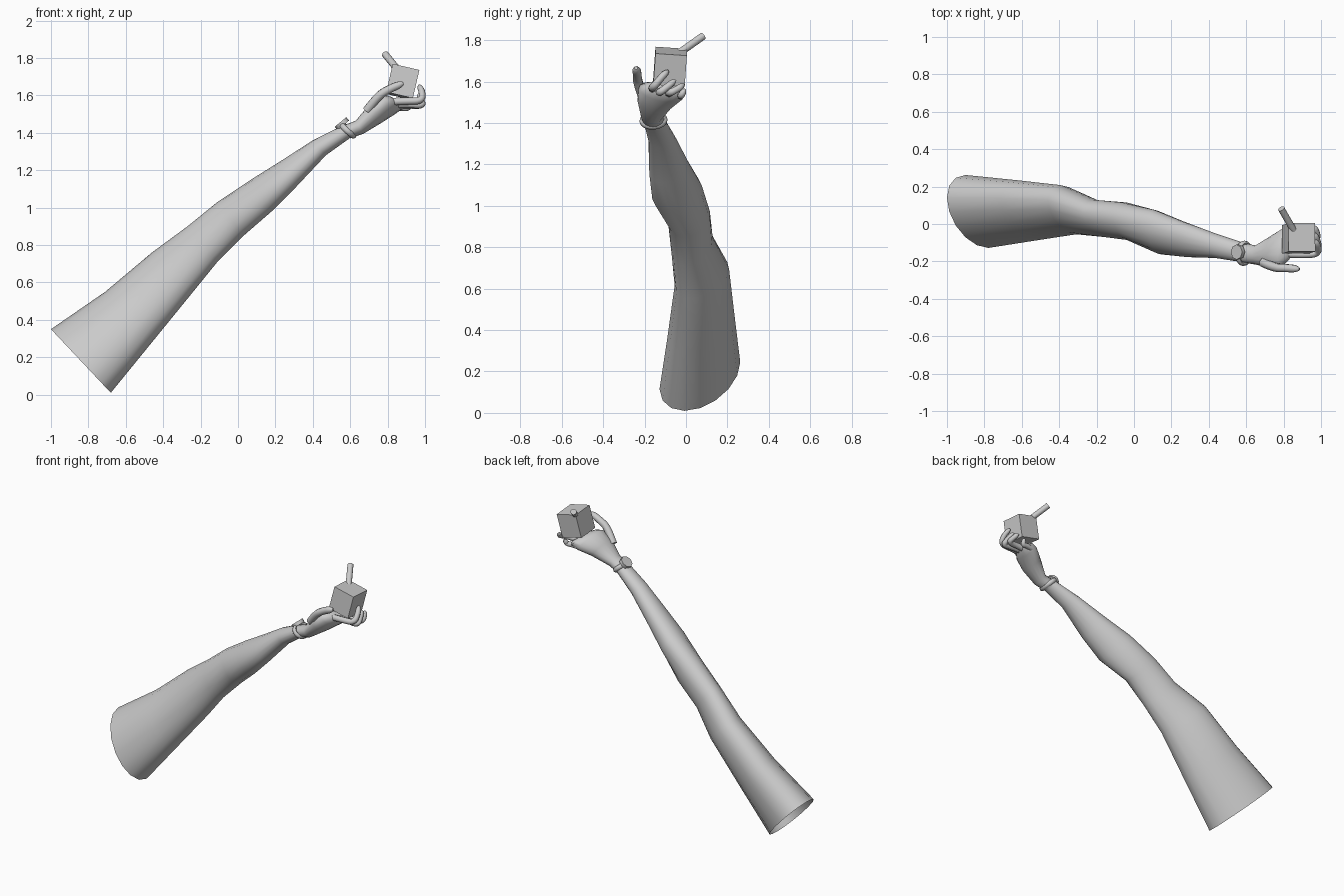
import bpy, bmesh, math
from mathutils import Vector, Matrix

if "Cube" in bpy.data.objects:
    bpy.data.objects.remove(bpy.data.objects["Cube"])


def finish(obj, angle=50):
    bpy.ops.object.select_all(action='DESELECT')
    obj.select_set(True)
    bpy.context.view_layer.objects.active = obj
    bpy.ops.object.shade_smooth_by_angle(angle=math.radians(angle))


def loft(name, rows, n=16, cap_end=False):
    """Skin ellipses given as upper x,z / lower x,z / y range / slant."""
    bm = bmesh.new()
    rings = []
    for ux, uz, lx, lz, y0, y1, slant in rows:
        up, low = Vector((ux, 0, uz)), Vector((lx, 0, lz))
        ring = []
        for i in range(n):
            t = 2 * math.pi * i / n
            p = (up + low) / 2 + (up - low) / 2 * math.cos(t)
            p.y = (y0 + y1) / 2 + (y1 - y0) / 2 * math.sin(t + math.asin(slant))
            ring.append(bm.verts.new(p))
        rings.append(ring)
    for a, b in zip(rings, rings[1:]):
        for i in range(n):
            j = (i + 1) % n
            bm.faces.new((a[i], a[j], b[j], b[i]))
    if cap_end:
        bm.faces.new(rings[-1])
    bmesh.ops.recalc_face_normals(bm, faces=bm.faces)
    mesh = bpy.data.meshes.new(name)
    bm.to_mesh(mesh)
    bm.free()
    obj = bpy.data.objects.new(name, mesh)
    bpy.context.collection.objects.link(obj)
    finish(obj)
    return obj


def finger(name, points, r):
    """Tapered round tube with a rounded tip."""
    cu = bpy.data.curves.new(name, 'CURVE')
    cu.dimensions = '3D'
    cu.bevel_depth = r
    cu.bevel_resolution = 2
    cu.use_fill_caps = True
    s = cu.splines.new('NURBS')
    a, b = Vector(points[-2]), Vector(points[-1])
    tip = b + (b - a).normalized() * r * 0.7
    pts = list(points) + [tip]
    s.points.add(len(pts) - 1)
    for k, p in enumerate(pts):
        s.points[k].co = (*p, 1)
        s.points[k].radius = 0.35 if k == len(pts) - 1 else 1.15 - 0.06 * k
    s.use_endpoint_u = True
    s.order_u = 3
    s.resolution_u = 5
    obj = bpy.data.objects.new(name, cu)
    bpy.context.collection.objects.link(obj)
    bpy.ops.object.select_all(action='DESELECT')
    obj.select_set(True)
    bpy.context.view_layer.objects.active = obj
    bpy.ops.object.convert(target='MESH')
    finish(bpy.context.object)


def cylinder(name, a, b, r, n):
    a, b = Vector(a), Vector(b)
    bpy.ops.mesh.primitive_cylinder_add(vertices=n, radius=r, depth=(b - a).length,
                                        location=(a + b) / 2)
    obj = bpy.context.object
    obj.name = name
    obj.rotation_euler = (b - a).to_track_quat('Z', 'Y').to_euler()
    finish(obj)


# Arm, open at the shoulder
loft("arm", [
    (-1.0, .35, -.68, .01, -.128, .262, .38),
    (-.71, .55, -.46, .28, -.09, .235, .4),
    (-.46, .76, -.24, .55, -.055, .208, .4),
    (-.27, .90, -.11, .71, -.07, .13, .3),
    (-.11, 1.03, .03, .85, -.087, .117, .2),
    (.07, 1.15, .18, .98, -.163, .077, .3),
    (.23, 1.25, .31, 1.11, -.178, .015, .25),
    (.40, 1.36, .47, 1.28, -.182, -.05, .1),
    (.56, 1.44, .61, 1.38, -.205, -.10, 0)])

# Palm
loft("palm", [
    (.55, 1.435, .60, 1.37, -.205, -.10, 0),
    (.63, 1.465, .67, 1.395, -.217, -.115, 0),
    (.70, 1.55, .77, 1.455, -.235, -.06, -.2),
    (.765, 1.60, .84, 1.50, -.228, -.01, -.4),
    (.80, 1.60, .88, 1.53, -.19, -.005, -.5),
    (.825, 1.59, .885, 1.55, -.16, -.03, -.5)], cap_end=True)

# Thumb and the curled fingers
finger("thumb", [(.69, -.205, 1.52), (.75, -.235, 1.60), (.81, -.235, 1.635),
                 (.87, -.24, 1.66)], .022)
finger("index_finger", [(.79, -.16, 1.565), (.90, -.165, 1.57), (.985, -.16, 1.57),
                        (.985, -.12, 1.62), (.972, -.095, 1.645)], .018)
finger("middle_finger", [(.81, -.12, 1.55), (.91, -.125, 1.555), (.99, -.13, 1.545),
                         (.98, -.09, 1.575), (.97, -.06, 1.60)], .018)
finger("ring_finger", [(.82, -.08, 1.54), (.90, -.085, 1.55), (.985, -.08, 1.545),
                       (.975, -.04, 1.565), (.965, -.02, 1.58)], .018)
finger("little_finger", [(.82, -.03, 1.53), (.87, -.025, 1.535), (.91, -.025, 1.53),
                         (.915, -.01, 1.555)], .016)

# Watch strap and face
bpy.ops.mesh.primitive_torus_add(major_segments=20, minor_segments=8,
                                 major_radius=1, minor_radius=.2)
strap = bpy.context.object
strap.name = "watch_strap"
axis = Vector((.68, -.08, .73)).normalized()
side = Vector((0, 1, 0)).cross(axis).normalized()
across = axis.cross(side)
basis = Matrix((side * .047, across * .057, axis * .075)).transposed().to_4x4()
strap.data.transform(Matrix.Translation((.588, -.157, 1.413)) @ basis)
finish(strap)
cylinder("watch_face", (.563, -.15, 1.440), (.548, -.15, 1.458), .040, 8)

# Drink carton and straw
bpy.ops.mesh.primitive_cube_add(size=1, location=(.88, -.077, 1.672),
                                rotation=(math.radians(-4), math.radians(13), 0))
box = bpy.context.object
box.name = "carton"
box.scale = (.146, .152, .155)
cylinder("straw", (.86, -.045, 1.73), (.787, .082, 1.82), .019, 10)
